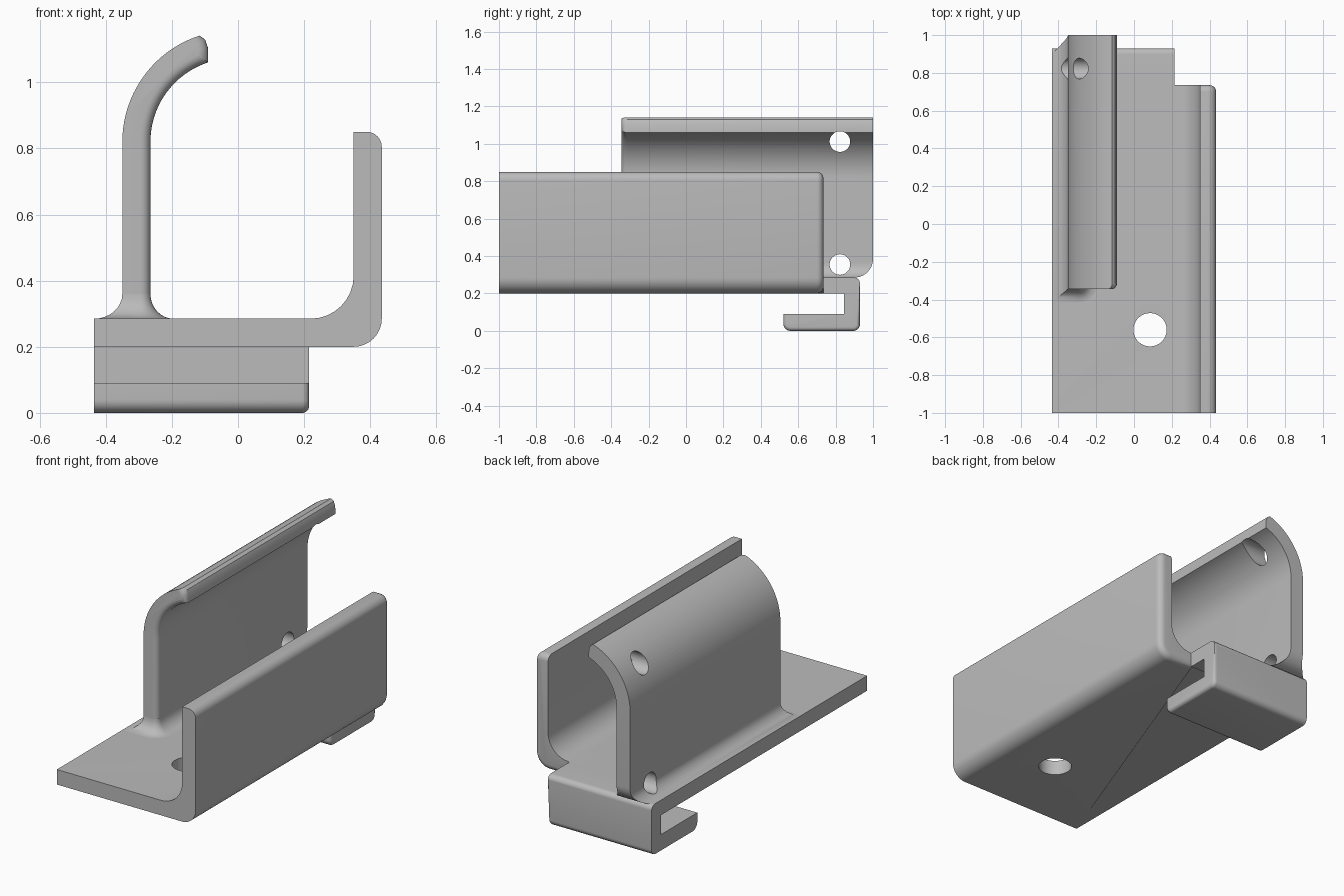
import bpy, bmesh
from math import sin, cos, pi, radians
from mathutils import Vector

cube = bpy.data.objects.get("Cube")
if cube:
    bpy.data.objects.remove(cube, do_unlink=True)

grey = bpy.data.materials.new("plain_grey")
grey.use_nodes = True
colour = (0.5, 0.5, 0.5, 1)
grey.diffuse_color = colour
grey.node_tree.nodes["Principled BSDF"].inputs["Base Color"].default_value = colour


def arc(cx, cz, r, start, end, n=20):
    angles = [radians(start + (end - start) * i / n) for i in range(n + 1)]
    return [(cx + r * cos(a), cz + r * sin(a)) for a in angles]


def rounded(corners, n=8):
    """Outline from (a, b, radius) corners; rounded corners are square ones."""
    out = []
    for i, (a, b, r) in enumerate(corners):
        p = Vector((a, b))
        if not r:
            out.append((a, b))
            continue
        u = (Vector(corners[i - 1][:2]) - p).normalized()
        v = (Vector(corners[(i + 1) % len(corners)][:2]) - p).normalized()
        for k in range(n + 1):
            t = pi / 2 * k / n
            out.append(tuple(p + r * (u * (1 - sin(t)) + v * (1 - cos(t)))))
    return out


def loft(name, rings, bevel_rule=None, radius=0):
    """Skin closed rings of points, cap both ends, round the chosen edges."""
    bm = bmesh.new()
    vs = [[bm.verts.new(p) for p in ring] for ring in rings]
    n = len(vs[0])
    for lo, hi in zip(vs, vs[1:]):
        for i in range(n):
            j = (i + 1) % n
            bm.faces.new((lo[i], lo[j], hi[j], hi[i]))
    bm.faces.new(vs[0])
    bm.faces.new(vs[-1])
    bmesh.ops.recalc_face_normals(bm, faces=bm.faces)
    if bevel_rule:
        edges = [e for e in bm.edges if all(bevel_rule(*v.co) for v in e.verts)]
        bmesh.ops.bevel(bm, geom=edges, offset=radius, segments=5, profile=0.5,
                        affect='EDGES', clamp_overlap=False)
        bmesh.ops.recalc_face_normals(bm, faces=bm.faces)
    mesh = bpy.data.meshes.new(name)
    bm.to_mesh(mesh)
    bm.free()
    mesh.materials.append(grey)
    ob = bpy.data.objects.new(name, mesh)
    bpy.context.collection.objects.link(ob)
    return ob


def along_y(pts, *ys):
    return [[(a, y, b) for a, b in pts] for y in ys]


def along_x(pts, *xs):
    return [[(x, a, b) for a, b in pts] for x in xs]


def along_z(pts, *zs):
    return [[(a, b, z) for a, b in pts] for z in zs]


def activate(ob):
    bpy.ops.object.select_all(action='DESELECT')
    ob.select_set(True)
    bpy.context.view_layer.objects.active = ob


def cut(ob, cutters):
    activate(ob)
    for c in cutters:
        c.hide_render = True
        mod = ob.modifiers.new("cut", 'BOOLEAN')
        mod.operation = 'DIFFERENCE'
        mod.solver = 'EXACT'
        mod.object = c
        bpy.ops.object.modifier_apply(modifier=mod.name)


# Plate with upright side wall, one L-shaped section
BACK = 0.735
section = rounded([(-0.435, 0.2, 0), (0.2, 0.2, 0), (0.435, 0.2, 0.085),
                   (0.435, 0.85, 0.045), (0.35, 0.85, 0), (0.35, 0.285, 0.13),
                   (-0.435, 0.285, 0)])


def outer_back_edge(x, y, z):
    return y > BACK - 0.001 and (x > 0.385 or z > 0.845 or (z < 0.21 and x > 0.19))


plate = loft("plate_and_side_wall", along_y(section, -1, BACK), outer_back_edge, 0.035)

# Hook under the back of the plate
hook_section = rounded([(BACK, 0.2, 0), (0.845, 0.2, 0), (0.845, 0.09, 0),
                        (0.52, 0.09, 0), (0.52, 0, 0.04), (0.93, 0, 0.035),
                        (0.93, 0.285, 0.03), (BACK, 0.285, 0)])


def hook_side_edge(x, y, z):
    return x > 0.21 and z < 0.26 and (y < 0.525 or z < 0.05 or y > 0.89)


hook = loft("back_hook", along_x(hook_section, -0.435, 0.215), hook_side_edge, 0.02)

# Tall wall with the curled top
FRONT, CX, CZ, R_OUT, R_IN = -0.345, -0.012, 0.82, 0.338, 0.253
wall_section = ([(-0.35, 0.25)] + arc(CX, CZ, R_OUT, 180, 108)
                + [(-0.1, 1.13), (-0.091, 1.105)]
                + arc(CX, CZ, R_IN, 108, 180) + [(-0.265, 0.25)])


def inner_front_edge(x, y, z):
    inner = (x - CX) ** 2 + (z - CZ) ** 2 < 0.26 ** 2 if z > CZ + 0.001 else x > -0.27
    return y < FRONT + 0.001 and (inner or x > -0.117)


wall = loft("curled_wall", along_y(wall_section, FRONT, 1), inner_front_edge, 0.03)

# Flared foot of the tall wall
rings = []
for k in range(10):
    t = pi / 2 * max(k - 1, 0) / 8
    spread, height = 1 - sin(t), 1 - cos(t)
    d_left, d = 0.085 * spread, 0.07 * spread
    z = 0.25 if k == 0 else 0.285 + 0.075 * height
    outline = ([(-0.35 - d_left, 1), (-0.35 - d_left, FRONT - d)]
               + arc(-0.295, FRONT + 0.03, 0.03 + d, -90, 0, 8) + [(-0.265 + d, 1)])
    rings += along_z(outline, z)
foot = loft("wall_foot", rings)

# Cutters: holes and the rounded lower back corner of the tall wall
plate_hole = loft("plate_hole_cutter",
                  along_z(arc(0.085, -0.56, 0.088, 0, 354.375, 63), 0.1, 0.35))
side_holes = [loft("wall_hole_cutter",
                   along_x(arc(0.823, z, 0.055, 0, 352.5, 47), -0.6, 0.1))
              for z in (0.355, 1.012)]
corner = loft("corner_cutter", along_x(
    arc(0.9, 0.385, 0.1, -90, 0, 12) + [(1.1, 0.385), (1.1, 0.2), (0.9, 0.2)], -0.6, 0.1))

cut(plate, [plate_hole])
cut(wall, side_holes + [corner])
cut(foot, [side_holes[0], corner])
for c in [plate_hole, corner] + side_holes:
    bpy.data.objects.remove(c, do_unlink=True)

for ob in (plate, hook, wall, foot):
    activate(ob)
    bpy.ops.object.shade_smooth_by_angle(angle=radians(32))
